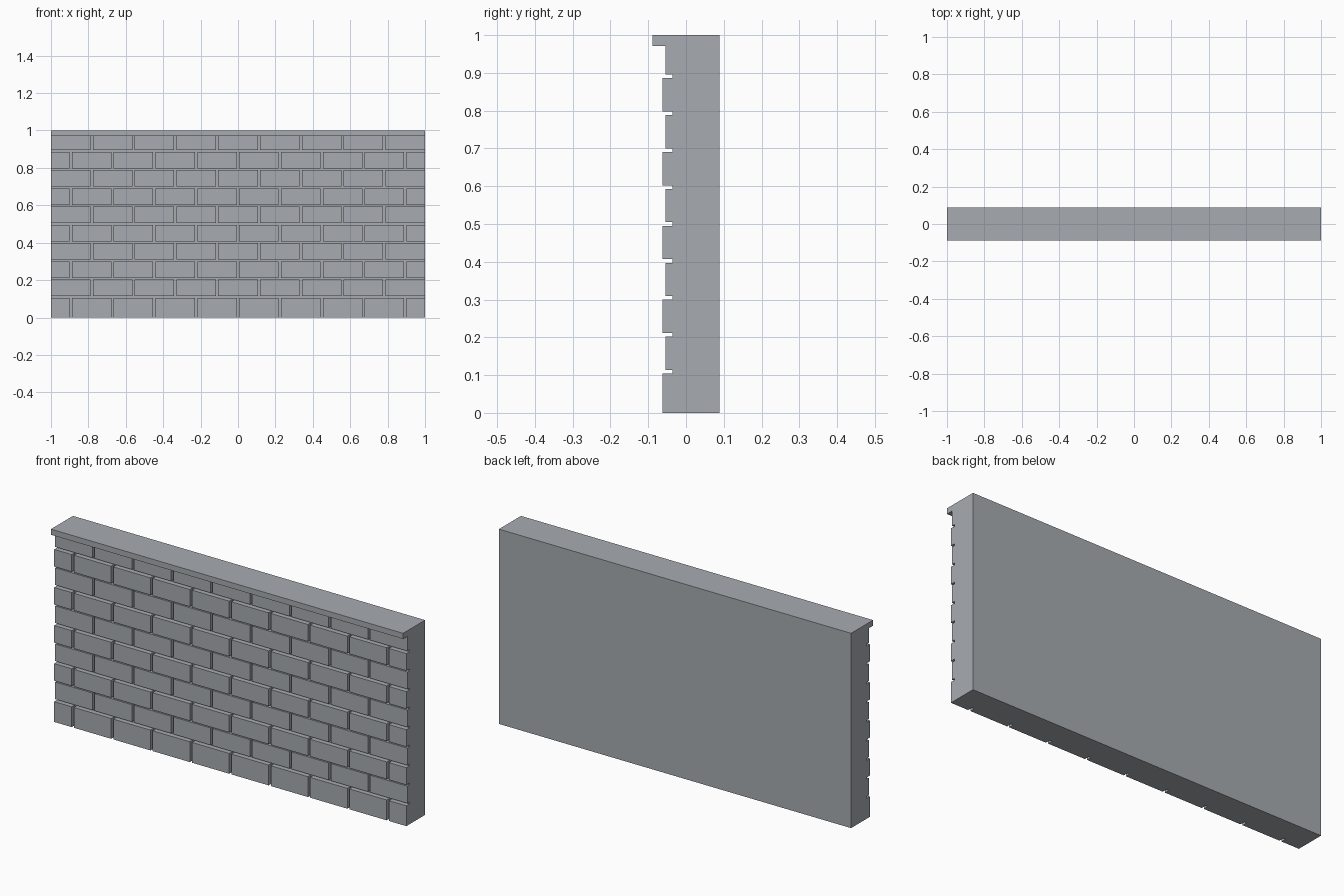
import bpy, bmesh

if "Cube" in bpy.data.objects:
    bpy.data.objects.remove(bpy.data.objects["Cube"])

L = 1.0            # half length of the wall
BACK = 0.089       # back plane
MORTAR = -0.036    # recessed mortar plane
CAP_Z = 0.971      # underside of the cap
BRICK, GAP = 0.2113, 0.0123
PITCH = BRICK + GAP
COURSE, COURSE_H, FIRST_Z = 0.0977, 0.088, 0.0163

# Dark blue-grey stone
stone = bpy.data.materials.new("stone")
stone.diffuse_color = (0.39, 0.41, 0.44, 1)
stone.use_nodes = True
stone.node_tree.nodes["Principled BSDF"].inputs["Base Color"].default_value = stone.diffuse_color


def finish(name, bm):
    bmesh.ops.recalc_face_normals(bm, faces=bm.faces)
    me = bpy.data.meshes.new(name)
    bm.to_mesh(me)
    bm.free()
    me.materials.append(stone)
    ob = bpy.data.objects.new(name, me)
    bpy.context.collection.objects.link(ob)


def add_box(bm, x0, x1, y0, y1, z0, z1):
    verts = bmesh.ops.create_cube(bm, size=1)["verts"]
    for v in verts:
        v.co = (x1 if v.co.x > 0 else x0,
                y1 if v.co.y > 0 else y0,
                z1 if v.co.z > 0 else z0)


# Wall core with overhanging cap: one side profile extruded along x
profile = [(BACK, 0), (BACK, 1), (-BACK, 1), (-BACK, CAP_Z), (MORTAR, CAP_Z), (MORTAR, 0)]
bm = bmesh.new()
face = bm.faces.new([bm.verts.new((-L, y, z)) for y, z in profile])
ext = bmesh.ops.extrude_face_region(bm, geom=[face])["geom"]
bmesh.ops.translate(bm, vec=(2 * L, 0, 0),
                    verts=[e for e in ext if isinstance(e, bmesh.types.BMVert)])
# extruding keeps the starting cap, so both ends are closed
finish("wall_core_and_cap", bm)

# Ten brick courses in running bond; half-brick courses stand slightly prouder
for row in range(10):
    half_bond = row % 2 == 0
    front = -0.0625 if half_bond else -0.0545
    z0 = 0 if row == 0 else FIRST_Z + row * COURSE
    z1 = min(FIRST_Z + row * COURSE + COURSE_H, CAP_Z)
    start = -L - (PITCH / 2 if half_bond else 0)
    bm = bmesh.new()
    for i in range(10 if half_bond else 9):
        x0 = max(start + i * PITCH, -L)
        x1 = min(start + i * PITCH + BRICK, L)
        add_box(bm, x0, x1, front, MORTAR, z0, z1)
    finish(f"brick_course_{row + 1}", bm)
